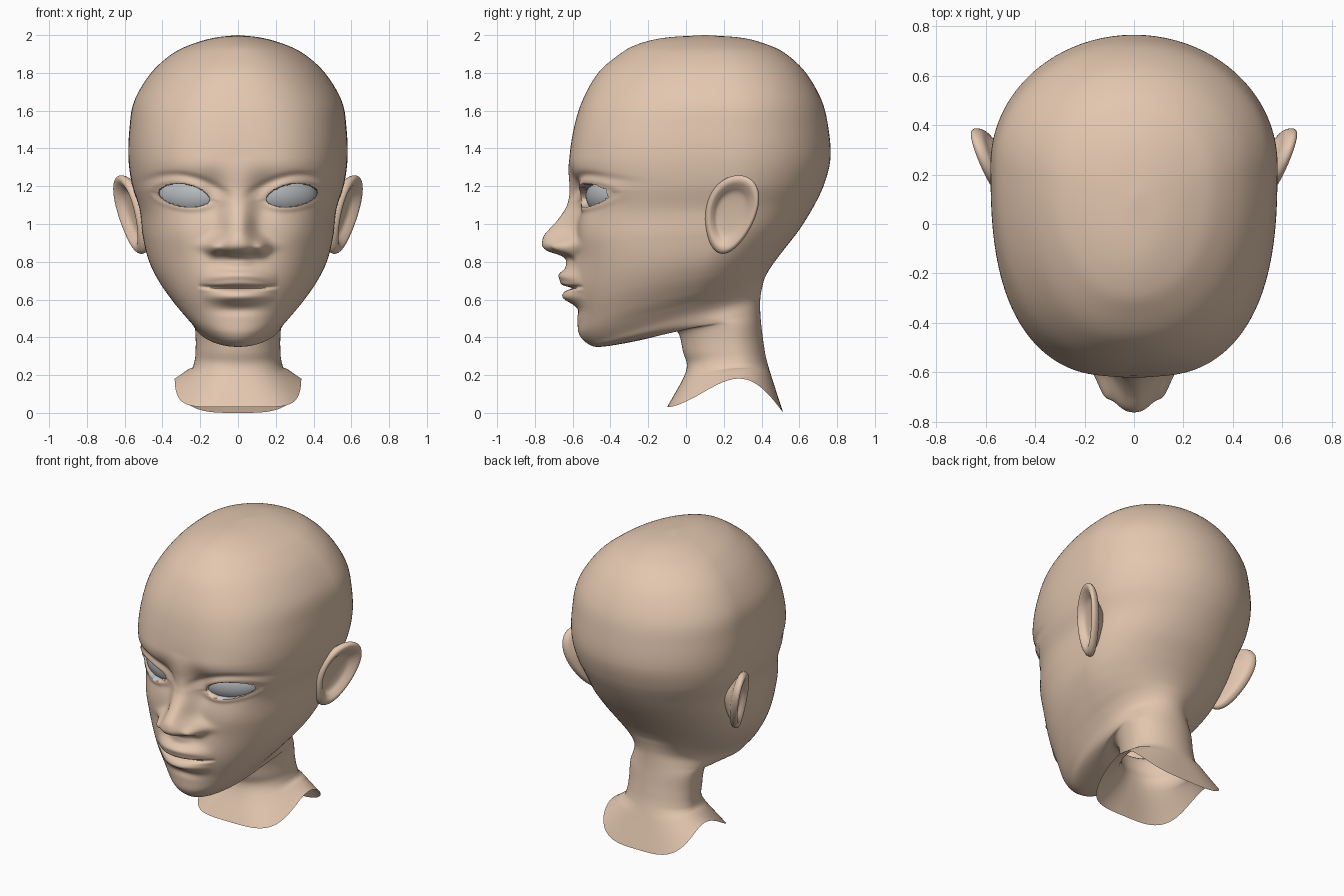
import bpy, bmesh
from math import sin, cos, pi, exp, radians

old = bpy.data.objects.get("Cube")
if old:
    bpy.data.objects.remove(old, do_unlink=True)


def material(name, rgb):
    m = bpy.data.materials.new(name)
    m.use_nodes = True
    m.diffuse_color = (*rgb, 1)
    bsdf = next(n for n in m.node_tree.nodes if n.type == 'BSDF_PRINCIPLED')
    bsdf.inputs["Base Color"].default_value = (*rgb, 1)
    return m


SKIN = material("skin", (0.77, 0.57, 0.43))
RIM = material("eye_rim", (0.50, 0.57, 0.68))
EYE = material("eye_grey", (0.48, 0.50, 0.52))


def bell(*offsets):
    """Smooth bump, one scaled offset per axis."""
    return exp(-sum(o * o for o in offsets))


def curve(keys, t):
    """Smooth curve through (position, values...) keys."""
    t = min(max(t, keys[0][0]), keys[-1][0])
    i = max(j for j in range(len(keys) - 1) if keys[j][0] <= t)
    a, b = keys[i], keys[i + 1]
    before, after = keys[max(i - 1, 0)], keys[min(i + 2, len(keys) - 1)]
    d = b[0] - a[0]
    s = (t - a[0]) / d
    out = []
    for c in range(1, len(a)):
        ma = (b[c] - before[c]) / (b[0] - before[0]) * d
        mb = (after[c] - a[c]) / (after[0] - a[0]) * d
        rise = b[c] - a[c]
        out.append(a[c] + s * (ma + s * ((3 * rise - 2 * ma - mb) + s * (ma + mb - 2 * rise))))
    return out


def smooth(ob):
    bpy.ops.object.select_all(action='DESELECT')
    ob.select_set(True)
    bpy.context.view_layer.objects.active = ob
    bpy.ops.object.shade_smooth_by_angle(angle=radians(60))


def loft(name, rings, caps, materials):
    """Skin closed rings of points into a smooth object."""
    bm = bmesh.new()
    rows = [[bm.verts.new(p) for p in ring] for ring in rings]
    n = len(rows[0])
    for a, b in zip(rows, rows[1:]):
        for j in range(n):
            k = (j + 1) % n
            bm.faces.new((a[j], a[k], b[k], b[j]))
    for c in caps:
        bm.faces.new(rows[c])
    bmesh.ops.recalc_face_normals(bm, faces=bm.faces)
    mesh = bpy.data.meshes.new(name)
    bm.to_mesh(mesh)
    bm.free()
    ob = bpy.data.objects.new(name, mesh)
    bpy.context.collection.objects.link(ob)
    for m in materials:
        mesh.materials.append(m)
    smooth(ob)
    return ob


# Tilted head and neck sections: front z, front y, back z, back y, half width, squareness
SECTIONS = [
    (2.0, .09, 2.0, .11, .005, 2), (1.985, -.12, 1.985, .3, .13, 2),
    (1.95, -.26, 1.95, .43, .25, 2), (1.9, -.35, 1.9, .53, .35, 2.1),
    (1.8, -.465, 1.8, .635, .46, 2.2), (1.65, -.55, 1.65, .72, .55, 2.4),
    (1.5, -.595, 1.5, .755, .575, 2.6), (1.35, -.615, 1.35, .765, .58, 2.7),
    (1.2, -.602, 1.22, .735, .562, 2.7), (1.05, -.585, 1.1, .68, .522, 2.7),
    (.9, -.585, .97, .6, .505, 2.6), (.75, -.59, .86, .515, .475, 2.4),
    (.62, -.585, .78, .455, .425, 2.3), (.5, -.575, .72, .42, .36, 2.2),
    (.42, -.567, .68, .407, .305, 2.1), (.37, -.525, .64, .398, .265, 2),
    (.35, -.45, .6, .393, .245, 2), (.39, -.22, .54, .393, .234, 2),
    (.44, -.06, .47, .398, .228, 2.1), (.32, -.015, .36, .412, .224, 2.1),
    (.22, 0, .25, .435, .24, 2.3), (.03, -.1, 0, .515, .335, 3.5)]
KEYS = [(i, *s) for i, s in enumerate(SECTIONS)]
LAST = len(KEYS) - 1

# Nose ridge: height, projection
NOSE = [(.76, 0), (.79, .025), (.815, .04), (.835, .075), (.855, .14), (.88, .172),
        (.92, .174), (.95, .16), (1, .114), (1.05, .074), (1.1, .042),
        (1.17, .02), (1.25, .012), (1.35, 0)]

EYE_X, EYE_Z, EYE_W = .285, 1.147, .135


def almond(x, z):
    """Eye opening: below one inside, above one outside; also height from its axis."""
    u = (x - EYE_X) / EYE_W
    v = z - EYE_Z - .018 * u
    v /= .064 if v > 0 else .056
    return (abs(u) ** 1.8 + abs(v) ** 1.8) ** (1 / 1.8), v


def relief(x, z):
    """Forward projection of the facial features."""
    # nose and wings
    width = .075 + .055 * bell((z - .885) / .055)
    f = curve(NOSE, z)[0] * exp(-(x / width) ** 2.5)
    f += .045 * bell((x - .123) / .034, (z - .87) / .038)
    # lips
    f += .05 * bell(x / .17, (z - .69) / .1)
    upper = z + .03 * (x / .2) ** 2
    line = z - .008 * (x / .2) ** 2
    taper = max(0, 1 - (x / .21) ** 2)
    f += taper * (.042 * bell((upper - .73) / .038) + .014 * bell((upper - .685) / .018))
    f += .042 * taper ** 1.5 * bell((line - .612) / .033)
    f -= .038 * taper ** .7 * bell((line - .66) / .01)
    f -= .014 * bell(x / .12, (z - .545) / .03)
    # sockets, brow and cheeks
    f -= .032 * bell((x - .28) / .17, (z - 1.16) / .1)
    f -= .03 * bell((x - .14) / .065, (z - 1.14) / .1)
    f += .01 * bell((x - .24) / .2, (z - 1.3) / .07)
    f += .012 * bell((x - .3) / .12, (z - .95) / .1)
    # eyelids
    e, v = almond(x, z)
    if e < 1:
        return f - .07
    f += (.016 if v > 0 else .012) * bell((e - 1.1) / .3)
    return f - .008 * min(1, max(0, v)) * bell((e - 1.75) / .25)


def head_ring(k, columns=168):
    zf, yf, zb, yb, w, n = curve(KEYS, k)
    mid = yf + .62 * (yb - yf)
    lift = .17 * max(0, k - LAST + 1)  # collar rises over the shoulders
    ring = []
    for j in range(columns):
        s = 2 * j / columns - 1
        a = pi * (.45 * s + .55 * s ** 3)
        c, p = cos(a), abs(sin(a))
        q = n if c > 0 or k > LAST - 1 else 2
        r = (p ** q + abs(c) ** q) ** (-1 / q)
        x = w * r * sin(a)
        y = mid - r * c * (mid - yf if c > 0 else yb - mid)
        t = min(1, max(0, (y - yf) / (yb - yf)))
        z = zf + (zb - zf) * t + lift * sin(pi * t ** 1.5)
        if c > 0 and 6 < k < 14:
            side = 1 if x > 0 else -1
            x = abs(x)
            e = almond(x, z)[0]
            d = e - 1
            if abs(d) < .3:  # gather the mesh along the eyelid edge
                g = (1 + d * abs(d) / .3) / e
                x, z = EYE_X + (x - EYE_X) * g, EYE_Z + (z - EYE_Z) * g
            y -= relief(x, z)
            x *= side
        ring.append((x, y, z))
    return ring


# Head and neck
rings = []
for i in range(LAST):
    steps = 20 if 6 < i < 14 else 6
    rings += [head_ring(i + j / steps) for j in range(steps)]
rings.append(head_ring(LAST))
head = loft("head_and_neck", rings, [0], [SKIN, RIM])
for f in head.data.polygons:
    c = f.center
    if c.y < -.2 and almond(abs(c.x), c.z)[0] < .99:
        f.material_index = 1

# Ears: radius fraction, height over the ear plane, from the hollow round the rim to the back
EAR = [(.03, -.03), (.3, -.028), (.55, -.02), (.7, .002), (.83, .018), (.94, .016),
       (1, -.004), (.95, -.03), (.78, -.045), (.55, -.08), (.4, -.12)]
EAR = [(i, *p) for i, p in enumerate(EAR)]
for side, label in ((1, "left"), (-1, "right")):
    rings = []
    for i in range(4 * len(EAR) - 3):
        r, h = curve(EAR, i / 4)
        ring = []
        for j in range(48):
            a = 2 * pi * j / 48
            q = .208 * r * sin(a)
            p = .135 * r * (1 + .2 * sin(a)) * cos(a) + .2 * q
            ring.append((side * (.57 + .38 * p + .18 * q + h), .237 + p, 1.05 + q))
        rings.append(ring)
    loft(label + "_ear", rings, [0, -1], [SKIN])

    # Eyeball
    bpy.ops.mesh.primitive_uv_sphere_add(segments=48, ring_count=32, radius=1,
                                         location=(side * .242, -.408, 1.15),
                                         rotation=(0, 0, side * radians(25.6)))
    eye = bpy.context.object
    eye.name = label + "_eye"
    eye.scale = (.19, .1, .11)
    eye.data.materials.append(EYE)
    smooth(eye)
